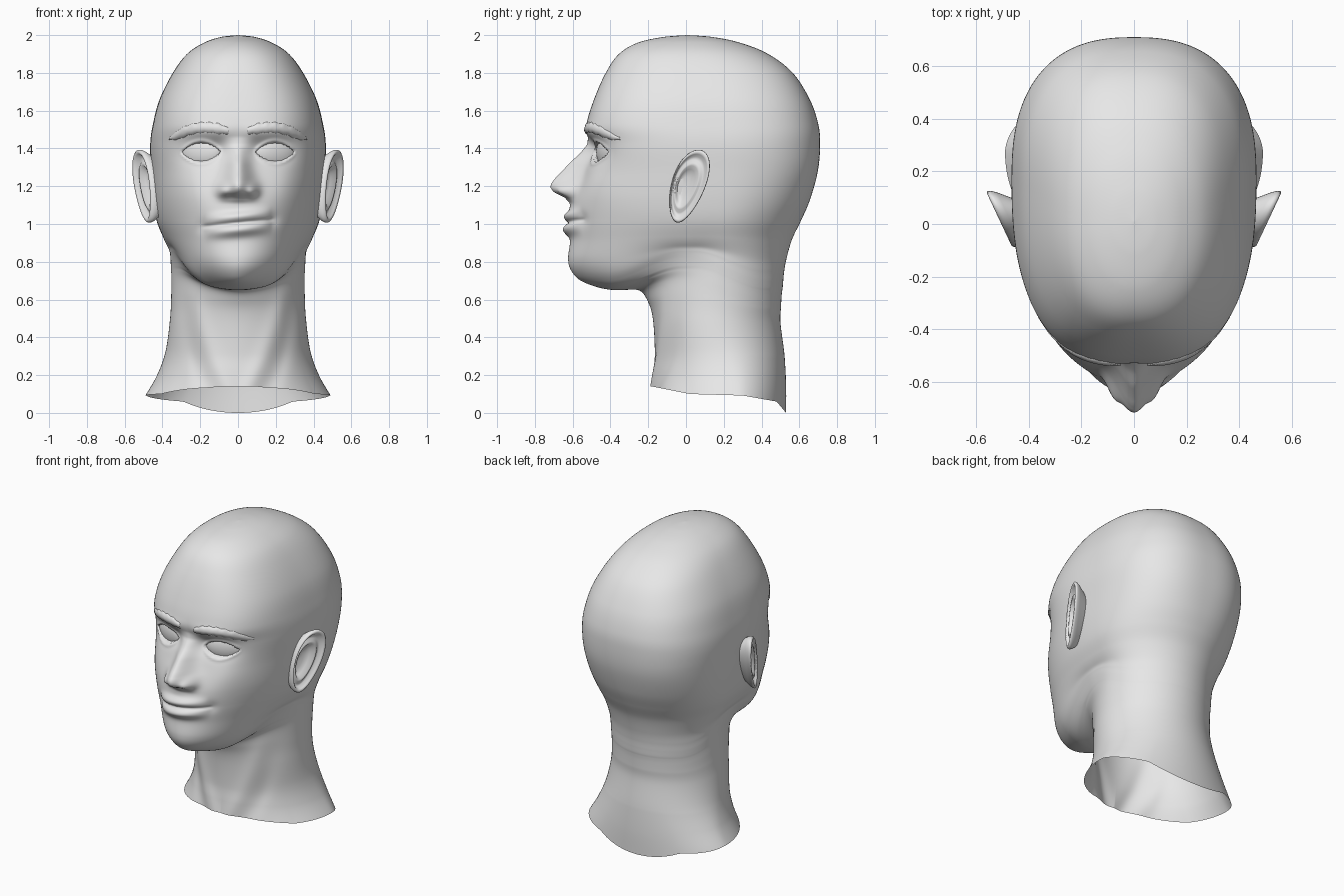
import bpy, bmesh, math

if "Cube" in bpy.data.objects:
    bpy.data.objects.remove(bpy.data.objects["Cube"])

skin = bpy.data.materials.new("light_grey")
skin.diffuse_color = (0.8, 0.8, 0.8, 1)
skin.use_nodes = True
skin.node_tree.nodes["Principled BSDF"].inputs["Base Color"].default_value = skin.diffuse_color


def make(name, verts, faces):
    me = bpy.data.meshes.new(name)
    me.from_pydata(verts, [], faces)
    bm = bmesh.new()
    bm.from_mesh(me)
    bmesh.ops.remove_doubles(bm, verts=bm.verts, dist=1e-4)
    bmesh.ops.recalc_face_normals(bm, faces=bm.faces)
    for f in bm.faces:
        f.smooth = True
    bm.to_mesh(me)
    bm.free()
    me.materials.append(skin)
    ob = bpy.data.objects.new(name, me)
    bpy.context.collection.objects.link(ob)
    return ob


def grid_faces(rows, cols, closed):
    out = []
    for i in range(rows - 1):
        for j in range(cols if closed else cols - 1):
            k = (j + 1) % cols
            out.append((i * cols + j, i * cols + k, (i + 1) * cols + k, (i + 1) * cols + j))
    return out


def g(a):
    return math.exp(-min(a * a, 50))


def step(a, b, v):
    t = min(1, max(0, (v - a) / (b - a)))
    return t * t * (3 - 2 * t)


def table(pts, v):
    if v <= pts[0][0]:
        return pts[0][1]
    for (a, p), (b, q) in zip(pts, pts[1:]):
        if v <= b:
            return p + (q - p) * (v - a) / (b - a)
    return pts[-1][1]


# Head and neck sections: height, front y, back y, half width, front roundness
SECTIONS = [
    (.10, -.18, .53, .49, 2), (.20, -.172, .53, .43, 2), (.32, -.165, .52, .385, 2),
    (.48, -.175, .50, .36, 2), (.56, -.205, .503, .354, 1.9), (.615, -.26, .506, .353, 1.75),
    (.645, -.38, .509, .353, 1.6), (.665, -.48, .512, .354, 1.55), (.70, -.57, .515, .356, 1.6),
    (.75, -.612, .52, .358, 1.8), (.82, -.624, .533, .365, 2), (.92, -.612, .562, .397, 2.1),
    (1.02, -.615, .61, .432, 2.1), (1.13, -.60, .657, .45, 2.2), (1.28, -.54, .698, .46, 2.4),
    (1.42, -.515, .71, .465, 2.6), (1.53, -.525, .70, .45, 2.75), (1.66, -.487, .655, .415, 2.7),
    (1.80, -.425, .565, .345, 2.5), (1.90, -.355, .435, .27, 2.3), (1.96, -.255, .285, .18, 2.1),
    (1.99, -.12, .14, .09, 2), (2.0, .01, .01, 0, 2)]
NOSE = [(1.07, 0), (1.11, .01), (1.14, .045), (1.17, .116), (1.19, .14), (1.212, .149),
        (1.246, .137), (1.325, .087), (1.37, .045), (1.42, .01), (1.46, 0)]
RIM = [(-.18, .14), (.02, .10), (.3, .092), (.48, .06), (.53, 0)]


def spline(i, t):
    p = [SECTIONS[min(max(i + k, 0), len(SECTIONS) - 1)] for k in (-1, 0, 1, 2)]
    return [.5 * (2 * b + (c - a) * t + (2 * a - 5 * b + 4 * c - d) * t * t
                  + (3 * b - a - 3 * c + d) * t ** 3) for a, b, c, d in zip(*p)]


def centre(z, f, b):
    w = step(1.45, 1.96, z)
    return .17 * (1 - w) + (f + b) / 2 * w + .1 * step(.5, .1, z)


def detail(x, z):
    """Forward (negative) or backward shift that shapes the face."""
    ax = abs(x)
    d = 0
    if z > 1.03:
        # nose and nostril wings
        w = table([(1.15, .075), (1.22, .074), (1.3, .06), (1.4, .048)], z)
        d -= table(NOSE, z) * g(x / w)
        d -= .045 * g((ax - .078) / .033) * g((z - 1.175) / .035)
        # eye sockets, brow ridge, cheekbones
        d += .035 * g((ax - .19) / .1) * g((z - 1.385) / .065)
        d += .02 * g((ax - .1) / .045) * g((z - 1.4) / .05)
        d -= .012 * g((ax - .15) / .14) * g((z - 1.49) / .04)
        d -= .012 * g((ax - .27) / .09) * g((z - 1.22) / .09)
        # almond eye opening with raised lids
        u = (ax - .195) / .095
        if abs(u) < 1.25:
            e = abs(z - 1.38) / .042 - (1 - u * u)
            d += .05 * step(.22, 0, e) - .008 * g((e - .4) / .25) * step(1.25, .9, abs(u))
    if .8 < z < 1.2:
        # slanted mouth
        zm = 1.005 + .1 * x
        m = max(0, 1 - (x / .18) ** 2)
        d -= .032 * m * g((z - zm - .035) / .028) + .038 * m * g((z - zm + .036) / .034)
        d += .012 * step(.2, .16, ax) * g((z - zm) / .01)
        d += .01 * g((ax - .19) / .03) * g((z - zm) / .035)
    if z < .64:
        # neck muscles
        xs = .06 + (z - .1) * .4
        d += step(.64, .5, z) * step(.34, .22, ax) * (.01 * g((ax - xs - .1) / .06) - .012 * g((ax - xs) / .06))
    return d


SUB, COLS = 14, 240
levels = [spline(i, k / SUB) for i in range(len(SECTIONS) - 1) for k in range(SUB)]
levels.append(list(SECTIONS[-1]))

verts = []
for z, f, b, w, n in levels:
    yc = centre(z, f, b)
    nb = 2 + .5 * step(.9, 1.35, z) - .2 * step(1.8, 2, z)
    for j in range(COLS):
        phi = 2 * math.pi * j / COLS
        th = phi - .7 * math.sin(phi)      # denser columns on the face
        s, c = math.sin(th), math.cos(th)
        depth, e = (yc - f, n) if c > 0 else (b - yc, nb)
        soft = .012 * step(2, 1.7, n) if c > 0 else 0      # rounds the chin tip
        q = (s / max(w, 1e-5)) ** 2
        p = (c / max(depth, 1e-5)) ** 2
        r = ((q + soft * p) ** (e / 2) + p ** (e / 2)) ** (-1 / e)
        x, y, zz = r * s, yc - r * c, z
        if c > 0:
            y += detail(x, z)
        # jaw line climbs towards the ear
        zz += .12 * step(-.42, -.02, y) * step(.42, .05, y) * g((z - .69) / .16)
        if z < .3:                          # sloping open neck rim
            k = (.3 - z) / .2
            zz = .3 * (1 - k) + table(RIM, y) * k
        verts.append((x, y, zz))
make("head_and_neck", verts, grid_faces(len(levels), COLS, True))


def face_y(x, z):
    lv = min(levels, key=lambda q: abs(q[0] - z))
    _, f, b, w, n = lv
    yc = centre(z, f, b)
    return yc - (yc - f) * max(0, 1 - abs(x / w) ** n) ** (1 / n) + detail(x, z)


# Ear profile: outline scale and height above the ear plane
EAR = [(.62, -.13), (.78, -.07), (.95, -.028), (1, -.008), (.99, .006), (.94, .012), (.88, .006),
       (.81, -.014), (.72, -.014), (.64, -.003), (.56, -.003), (.46, -.026), (.25, -.036), (.001, -.038)]

for side, label in ((1, "right"), (-1, "left")):
    ev = []
    for i, (s, h) in enumerate(EAR):
        for j in range(56):
            a = 2 * math.pi * j / 56
            v = .193 * s * math.sin(a)
            u = .092 * s * math.cos(a) * (1 + .18 * math.sin(a)) + .28 * v + .012
            if i > 4:                       # bowl sits nearer the cheek
                u -= .03 * (.99 - s)
            ev.append((side * (.45 + .47 * (u + .09) + h), u, 1.2 + v))
    make(label + "_ear", ev, grid_faces(len(EAR), 56, True))

    # Eyeball: flattened ball following the slope of the face
    bv = []
    ca, sa = math.cos(.40), math.sin(.40)
    for i in range(17):
        p = math.pi * i / 16
        for j in range(32):
            t = 2 * math.pi * j / 32
            lx, ly = .122 * math.sin(p) * math.cos(t), .05 * math.sin(p) * math.sin(t)
            bv.append((side * (.195 + lx * ca - ly * sa), -.409 + lx * sa + ly * ca,
                       1.38 + .09 * math.cos(p)))
    make(label + "_eye", bv, grid_faces(17, 32, True))

    # Eyebrow: thin raised strip with a wavy edge
    wv = []
    for i in range(41):
        t = i / 40
        x = .05 + .315 * t
        zc = 1.492 + .022 * math.sin(math.pi * min(1, t * 1.1)) - .04 * t ** 3
        hw = .028 * min(1, .55 + 3 * t, .25 + 4 * (1 - t)) + .003 * math.sin(i * 1.1)
        for k, lift in ((-1, -.004), (-.9, .006), (0, .009), (.9, .006), (1, -.004)):
            z = zc + hw * k
            wv.append((side * x, face_y(x, z) - lift, z))
    make(label + "_eyebrow", wv, grid_faces(41, 5, False))
